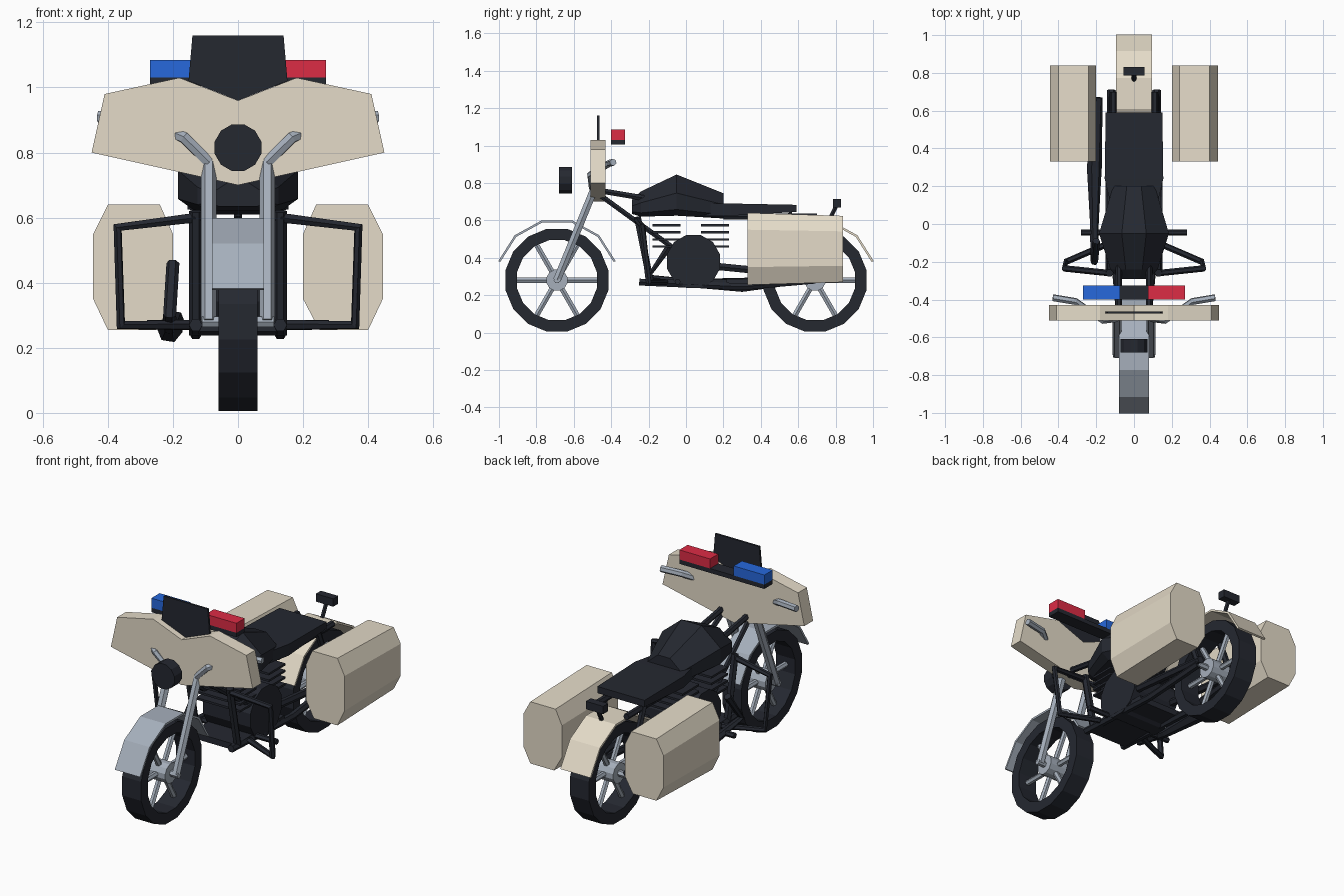
import bpy, bmesh, math
from mathutils import Vector

if "Cube" in bpy.data.objects:
    bpy.data.objects.remove(bpy.data.objects["Cube"])


def material(name, rgb):
    m = bpy.data.materials.new(name)
    m.diffuse_color = (*rgb, 1)
    m.use_nodes = True
    m.node_tree.nodes["Principled BSDF"].inputs["Base Color"].default_value = m.diffuse_color
    return m


BLACK = material("black", (0.018, 0.021, 0.03))
BEIGE = material("beige", (0.78, 0.71, 0.58))
STEEL = material("steel", (0.38, 0.43, 0.50))
BLUE = material("blue", (0.02, 0.14, 0.72))
RED = material("red", (0.72, 0.025, 0.06))


def finish(ob, mat, mirror):
    ob.data.materials.append(mat)
    if mirror:
        ob.modifiers.new("mirror", 'MIRROR')
    return ob


def loft(name, rings, mat, mirror=False, closed=False):
    """Skin a list of equal-length point rings; cap the ends unless closed."""
    bm = bmesh.new()
    vs = [[bm.verts.new(p) for p in r] for r in rings]
    n = len(vs[0])
    pairs = list(zip(vs, vs[1:])) + ([(vs[-1], vs[0])] if closed else [])
    for a, b in pairs:
        for i in range(n):
            j = (i + 1) % n
            bm.faces.new((a[i], a[j], b[j], b[i]))
    if not closed:
        bm.faces.new(vs[0])
        bm.faces.new(vs[-1][::-1])
    bmesh.ops.recalc_face_normals(bm, faces=bm.faces)
    me = bpy.data.meshes.new(name)
    bm.to_mesh(me)
    bm.free()
    ob = bpy.data.objects.new(name, me)
    bpy.context.collection.objects.link(ob)
    return finish(ob, mat, mirror)


def box(name, x0, x1, y0, y1, z0, z1, mat, mirror=False):
    sec = [(x0, z0), (x1, z0), (x1, z1), (x0, z1)]
    return loft(name, [[(x, y, z) for x, z in sec] for y in (y0, y1)], mat, mirror)


def disc(name, centre, r, depth, axis, sides, mat):
    """Low-poly cylinder along the x or y axis."""
    c, rings = Vector(centre), []
    for d in (-depth / 2, depth / 2):
        ring = []
        for i in range(sides):
            t = 2 * math.pi * (i + 0.5) / sides
            u, w = r * math.cos(t), r * math.sin(t)
            ring.append(c + Vector((d, u, w) if axis == 'x' else (u, d, w)))
        rings.append(ring)
    return loft(name, rings, mat)


def tube(name, pts, r, mat, mirror=False, radii=None):
    """Faceted pipe along a polyline."""
    cu = bpy.data.curves.new(name, 'CURVE')
    cu.dimensions = '3D'
    cu.bevel_depth = r
    cu.bevel_resolution = 1
    cu.use_fill_caps = True
    s = cu.splines.new('POLY')
    s.points.add(len(pts) - 1)
    s.use_smooth = False
    for i, p in enumerate(pts):
        s.points[i].co = (*p, 1)
        s.points[i].radius = radii[i] if radii else 1
    ob = bpy.data.objects.new(name, cu)
    bpy.context.collection.objects.link(ob)
    bpy.ops.object.select_all(action='DESELECT')
    bpy.context.view_layer.objects.active = ob
    ob.select_set(True)
    bpy.ops.object.convert(target='MESH')
    return finish(bpy.context.object, mat, mirror)


def wheel(label, cy):
    cz, n = 0.28, 16
    rings = []
    for i in range(n):
        t = 2 * math.pi * (i + 0.5) / n
        rings.append([(x, cy + r * math.cos(t), cz + r * math.sin(t))
                      for x, r in ((-.06, .28), (.06, .28), (.06, .218), (-.06, .218))])
    loft(label + "_tyre", rings, BLACK, closed=True)
    disc(label + "_hub", (0, cy, cz), 0.058, 0.12, 'x', 12, STEEL)
    for k in range(6):
        t = k * math.pi / 3
        d = Vector((0, math.cos(t), math.sin(t)))
        c = Vector((0, cy, cz))
        tube(f"{label}_spoke_{k}", [c + d * 0.04, c + d * 0.225], 0.016, STEEL)


def fender(label, cy, half, mat):
    rings = []
    for i in range(6):
        t = math.radians(18 + 28.8 * i)
        rings.append([(x, cy + r * math.cos(t), 0.28 + r * math.sin(t))
                      for x, r in ((-half, .33), (half, .33), (half, .318), (-half, .318))])
    loft(label, rings, mat)


# wheels and fenders
wheel("front", -0.69)
wheel("rear", 0.69)
fender("front_fender", -0.69, 0.08, STEEL)
fender("rear_fender", 0.69, 0.095, BEIGE)

# forks, axles, handlebar
tube("fork", [(.09, -.69, .28), (.09, -.49, .77)], 0.024, STEEL, True)
tube("front_axle", [(-.11, -.69, .28), (.11, -.69, .28)], 0.018, STEEL)
tube("rear_axle", [(-.12, .69, .28), (.12, .69, .28)], 0.018, STEEL)
tube("handlebar", [(.09, -.50, .77), (.165, -.51, .845), (.31, -.41, .905), (.43, -.39, .91)],
     0.019, STEEL, True)

# fairing, windshield and headlight
half = [(.45, .80), (.41, .98), (.18, 1.03)]
outline = [(0, .70)] + half + [(0, .96)] + [(-x, z) for x, z in reversed(half)]
loft("fairing", [[(x, y, z) for x, z in outline] for y in (-.51, -.43)], BEIGE)
glass = [(-.155, .96), (.155, .96), (.14, 1.16), (-.14, 1.16)]
shape = [(0, .96), (.152, 1.02), (.14, 1.16), (-.14, 1.16), (-.152, 1.02)]
loft("windshield", [[(x, y, z) for x, z in shape] for y in (-.475, -.463)], BLACK)
disc("headlight", (0, -.645, .815), 0.074, 0.07, 'y', 12, BLACK)

# light bar
box("light_bar_base", -.27, .27, -.40, -.325, 1.005, 1.03, BLACK)
box("blue_light", -.27, -.075, -.40, -.325, 1.03, 1.085, BLUE)
box("red_light", .075, .27, -.40, -.325, 1.03, 1.085, RED)

# fuel tank: octagonal sections (y, half width, bottom, top)
rings = []
for y, w, z0, z1 in ((-.29, .08, .635, .71), (-.24, .125, .62, .755),
                     (-.05, .185, .625, .845), (.20, .11, .61, .745)):
    m = z0 + (z1 - z0) * .55
    k = z0 + (z1 - z0) * .15
    rings.append([(-w * .75, y, z0), (w * .75, y, z0), (w, y, k), (w, y, m),
                  (w * .35, y, z1), (-w * .35, y, z1), (-w, y, m), (-w, y, k)])
loft("fuel_tank", rings, BLACK)

# seat
loft("seat", [[(-w, y, z0), (w, y, z0), (w, y, z1), (-w, y, z1)]
              for y, w, z0, z1 in ((.0, .10, .62, .69), (.24, .155, .625, .69),
                                   (.59, .15, .645, .683))], BLACK)

# engine and cooling fins
disc("engine", (0, .04, .38), 0.147, 0.30, 'x', 12, BLACK)
for i in range(4):
    z = 0.46 + 0.038 * i
    box(f"front_fin_{i}", -.14, .14, -.18, -.03, z - .006, z + .006, BLACK)
    box(f"rear_fin_{i}", -.14, .14, .08, .23, z - .006, z + .006, BLACK)

# frame
tube("top_frame", [(.08, -.50, .765), (.08, -.20, .715)], 0.017, BLACK, True)
tube("diagonal_frame", [(.08, -.48, .75), (.10, -.26, .59), (.12, -.05, .44)], 0.015, BLACK, True)
tube("down_frame", [(.13, -.26, .62), (.13, -.19, .27)], 0.021, BLACK, True)
tube("lower_frame", [(.13, -.25, .27), (.13, .30, .245), (.12, .69, .28)], 0.021, BLACK, True)
box("belly_plate", -.14, .14, -.22, .22, .25, .285, BLACK)
tube("swing_arm", [(.12, .10, .36), (.12, .71, .30)], 0.022, BLACK, True)
tube("seat_stay", [(.12, .69, .28), (.12, .55, .64)], 0.018, BLACK, True)
tube("rear_rail", [(.11, .20, .62), (.11, .70, .62)], 0.018, BLACK, True)

# crash bars and foot pegs
tube("crash_bar", [(.13, -.26, .60), (.37, -.235, .57), (.36, -.20, .27), (.15, -.11, .27)],
     0.017, BLACK, True)
tube("foot_pegs", [(-.28, -.045, .272), (.28, -.045, .272)], 0.016, BLACK)

# exhaust on the left side
tube("exhaust", [(-.20, -.09, .46), (-.21, -.20, .30), (-.21, .02, .265), (-.21, .30, .255),
                 (-.19, .67, .29)], 0.04, BLACK, radii=[.5, .5, .6, 1, .6])

# saddlebags
bag = [(.25, .255), (.40, .255), (.445, .35), (.445, .55),
       (.40, .64), (.24, .64), (.20, .55), (.20, .35)]
loft("saddlebag", [[(x, y, .44 + (z - .44) * s) for x, z in bag]
                   for y, s in ((.33, 1), (.84, .92))], BEIGE, True)

# tail light
tube("tail_light_stem", [(0, .765, .60), (0, .81, .69)], 0.012, BLACK)
box("tail_light", -.055, .055, .785, .83, .67, .715, BLACK)
